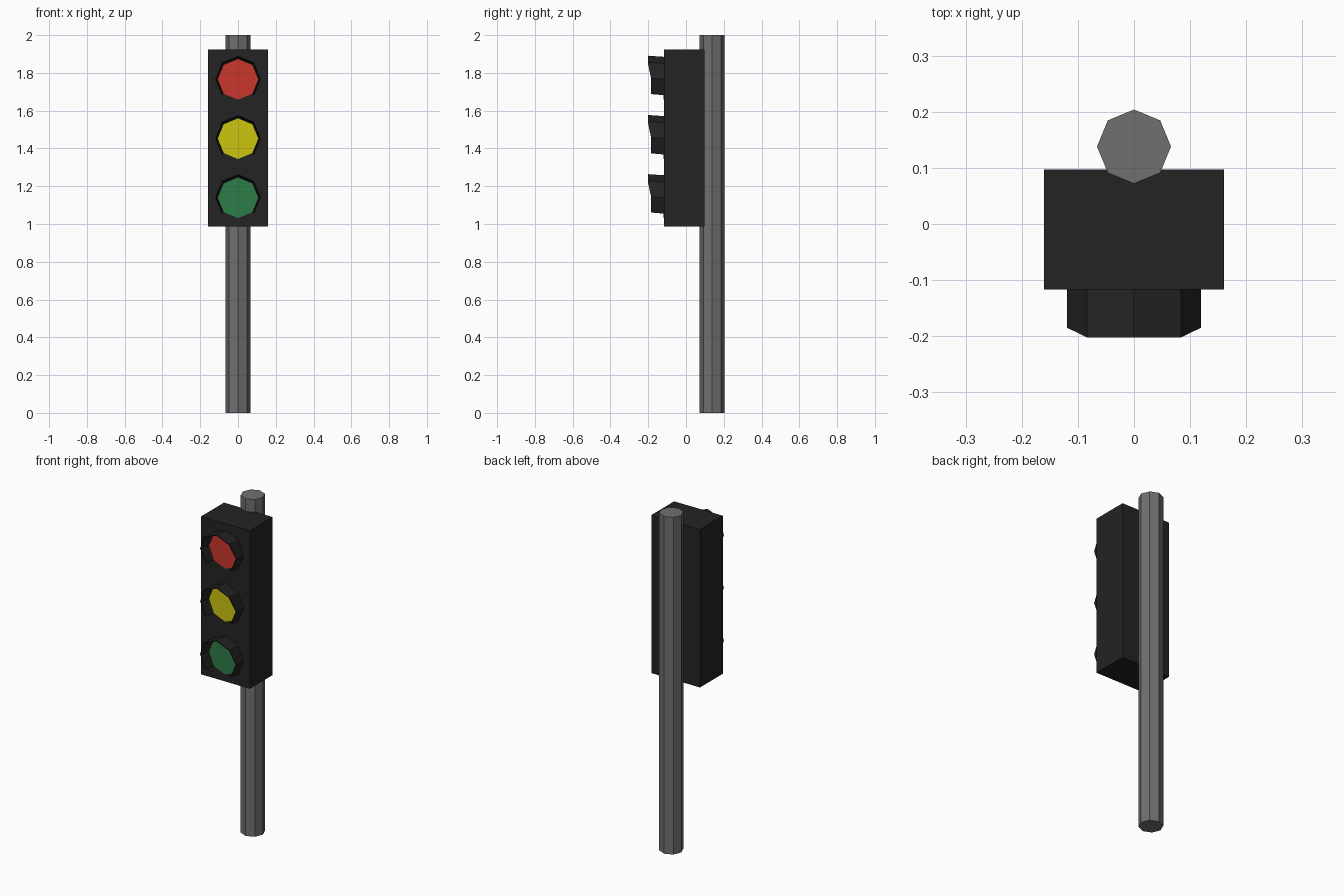
import bpy, bmesh, math
from mathutils import Vector

if "Cube" in bpy.data.objects:
    bpy.data.objects.remove(bpy.data.objects["Cube"])


def material(name, rgb):
    m = bpy.data.materials.new(name)
    m.diffuse_color = (*rgb, 1)
    m.use_nodes = True
    m.node_tree.nodes["Principled BSDF"].inputs["Base Color"].default_value = m.diffuse_color
    return m


BLACK = material("housing black", (0.017, 0.017, 0.017))
GREY = material("pole grey", (0.165, 0.16, 0.16))
RED = material("red", (0.58, 0.037, 0.025))
YELLOW = material("yellow", (0.61, 0.56, 0.005))
GREEN = material("green", (0.027, 0.2, 0.064))


def finish(bm, name, mat):
    bmesh.ops.recalc_face_normals(bm, faces=bm.faces)
    me = bpy.data.meshes.new(name)
    bm.to_mesh(me)
    bm.free()
    me.materials.append(mat)
    ob = bpy.data.objects.new(name, me)
    bpy.context.collection.objects.link(ob)
    return ob


def ring_point(r, i, y, z):
    a = i * math.pi / 4
    return Vector((r * math.cos(a), y, z + r * math.sin(a)))


# eight-sided pole
bm = bmesh.new()
bmesh.ops.create_cone(bm, cap_ends=True, segments=8, radius1=0.066, radius2=0.066, depth=2)
bmesh.ops.translate(bm, verts=bm.verts, vec=(0, 0.138, 1))
finish(bm, "pole", GREY)

# signal housing
bm = bmesh.new()
bmesh.ops.create_cube(bm, size=1)
bmesh.ops.scale(bm, verts=bm.verts, vec=(0.32, 0.214, 0.937))
bmesh.ops.translate(bm, verts=bm.verts, vec=(0, -0.01, 1.4565))
finish(bm, "housing", BLACK)

FRONT = -0.117


def lens(name, z, mat):
    # thin octagonal disc on the housing front
    bm = bmesh.new()
    f = bm.faces.new([bm.verts.new(ring_point(0.108, i, FRONT + 0.002, z)) for i in range(8)])
    ext = bmesh.ops.extrude_face_region(bm, geom=[f])
    verts = [v for v in ext["geom"] if isinstance(v, bmesh.types.BMVert)]
    bmesh.ops.translate(bm, verts=verts, vec=(0, -0.005, 0))
    finish(bm, name, mat)


def visor(name, z):
    # hood open at the bottom: six sides, longer over the top three corners
    bm = bmesh.new()
    loops = []
    for i in range(-1, 6):
        tip = -0.202 if 1 <= i <= 3 else -0.185
        section = [(0.119, FRONT + 0.001, z), (0.119, tip, z + 0.006),
                   (0.114, tip, z + 0.006), (0.109, FRONT + 0.001, z)]
        loops.append([bm.verts.new(ring_point(r, i, y, h)) for r, y, h in section])
    for a, b in zip(loops, loops[1:]):
        for k in range(4):
            n = (k + 1) % 4
            bm.faces.new((a[k], a[n], b[n], b[k]))
    bm.faces.new(loops[0])
    bm.faces.new(loops[-1])
    finish(bm, name, BLACK)


for label, z, mat in (("red", 1.766, RED), ("yellow", 1.452, YELLOW), ("green", 1.139, GREEN)):
    lens(label + "_lens", z, mat)
    visor(label + "_visor", z)
